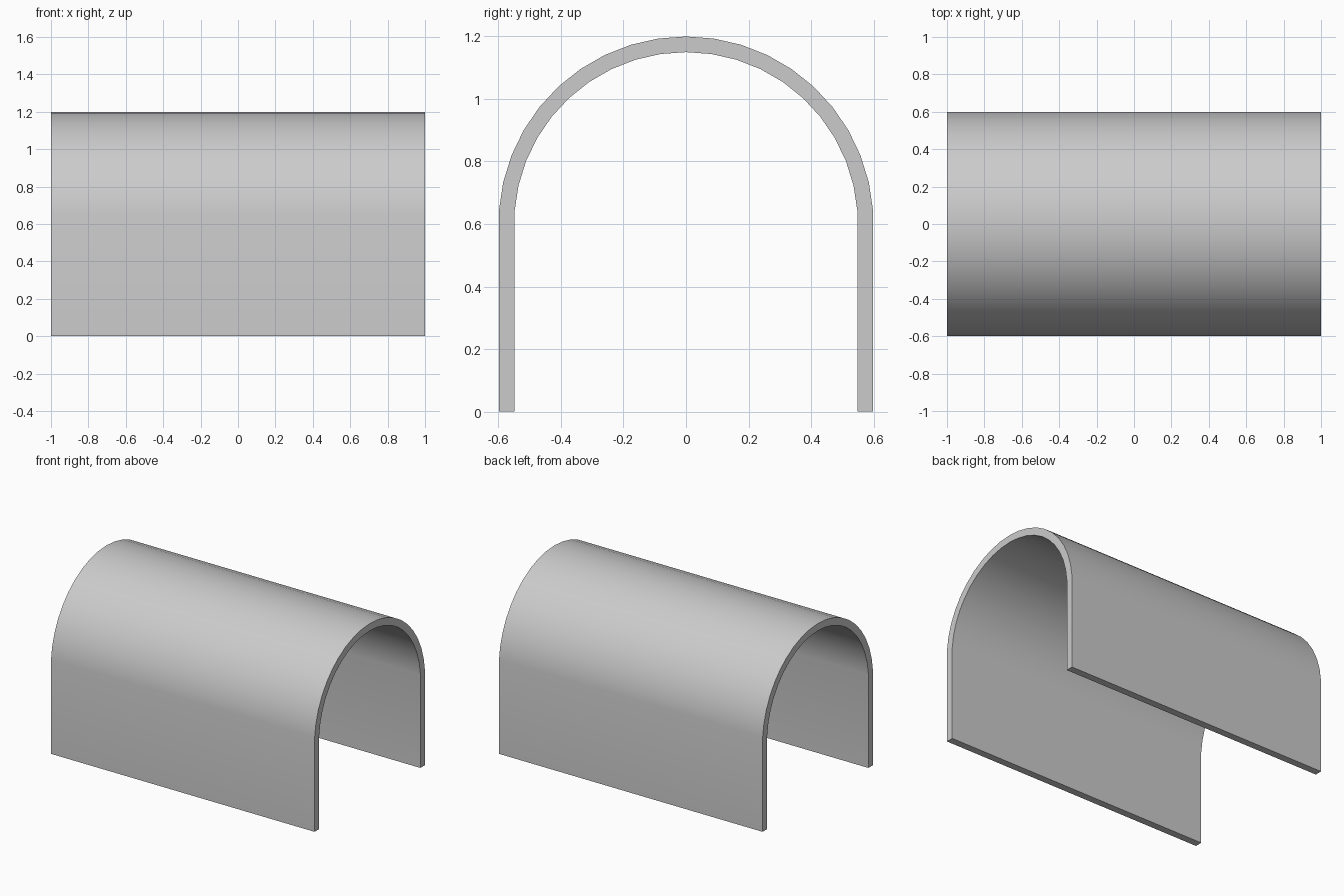
import bpy, bmesh, math

if "Cube" in bpy.data.objects:
    bpy.data.objects.remove(bpy.data.objects["Cube"])

R_OUT, R_IN, CENTRE_Z = 0.6, 0.55, 0.6
STEP = 2 * math.pi / 42
HALF_LENGTH = 1.0


# Arch line from one foot, over the crown, to the other foot
def arch(r):
    pts = [(r * math.sin(i * STEP), CENTRE_Z + r * math.cos(i * STEP))
           for i in range(-10, 11)]
    return [(pts[0][0], 0.0)] + pts + [(pts[-1][0], 0.0)]


# Cross-section as a strip of quads between outer and inner line
bm = bmesh.new()
outer = [bm.verts.new((-HALF_LENGTH, y, z)) for y, z in arch(R_OUT)]
inner = [bm.verts.new((-HALF_LENGTH, y, z)) for y, z in arch(R_IN)]
for i in range(len(outer) - 1):
    bm.faces.new((outer[i], outer[i + 1], inner[i + 1], inner[i]))

# Extrude the section along the length of the tunnel
ext = bmesh.ops.extrude_face_region(bm, geom=bm.faces[:], use_keep_orig=True)
new_verts = [g for g in ext["geom"] if isinstance(g, bmesh.types.BMVert)]
bmesh.ops.translate(bm, verts=new_verts, vec=(2 * HALF_LENGTH, 0, 0))
bmesh.ops.recalc_face_normals(bm, faces=bm.faces[:])

mesh = bpy.data.meshes.new("arched_shell")
bm.to_mesh(mesh)
bm.free()
shell = bpy.data.objects.new("arched_shell", mesh)
bpy.context.collection.objects.link(shell)

# Smooth vault with crisp rims
bpy.context.view_layer.objects.active = shell
shell.select_set(True)
bpy.ops.object.shade_smooth_by_angle(angle=math.radians(30))
